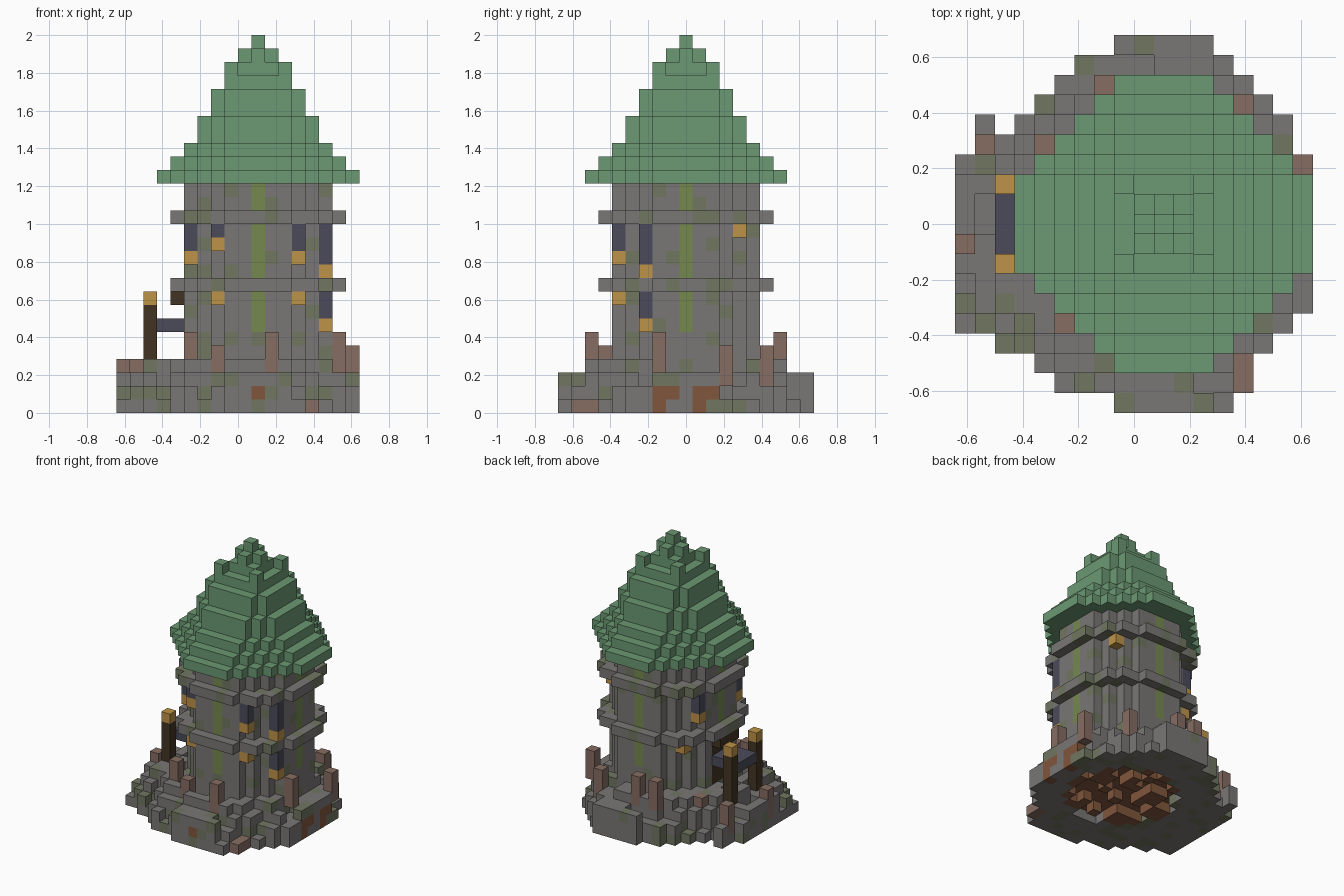
import bpy
import bmesh
import random

cube = bpy.data.objects.get("Cube")
if cube:
    bpy.data.objects.remove(cube, do_unlink=True)

rng = random.Random(4)
UNIT = 1 / 14          # size of one block


# Flat colours
def linear(c):
    c /= 255
    return c / 12.92 if c <= 0.04045 else ((c + 0.055) / 1.055) ** 2.4


COLOURS = {
    "stone": (122, 119, 118), "mossy stone": (112, 118, 97),
    "roof green": (107, 152, 115), "vine": (117, 137, 79),
    "slate blue": (75, 75, 91), "lantern gold": (190, 147, 72),
    "dark wood": (66, 52, 36), "worn brick": (134, 109, 98),
    "rust": (128, 86, 60),
}
materials = {}
for name, rgb in COLOURS.items():
    mat = bpy.data.materials.new(name)
    mat.use_nodes = True
    colour = [linear(c) for c in rgb] + [1]
    mat.diffuse_color = colour
    mat.node_tree.nodes["Principled BSDF"].inputs["Base Color"].default_value = colour
    materials[name] = mat

parts = {}             # part name -> {block: colour}
taken = {}             # block -> part name


def put(part, block, colour):
    old = taken.get(block)
    if old:
        del parts[old][block]
    taken[block] = part
    parts.setdefault(part, {})[block] = colour


def column(part, x, y, z0, z1, colour):
    for z in range(z0, z1):
        put(part, (x, y, z), colour)


def square(half):
    span = range(-half, half + 1)
    return [(x, y) for x in span for y in span]


def disc(half, r2):
    return [(x, y) for x, y in square(half) if x * x + y * y <= r2]


def octagon(half):
    return [(x, y) for x, y in square(half) if abs(x) + abs(y) <= half + 2]


def stone(moss):
    return "mossy stone" if rng.random() < moss else "stone"


# Rubble base: left and right ends of each row, from back to front
ROWS = [(-2, 2), (-4, 3), (-5, 4), (-6, 5), (-7, 6), (-9, 6)] + [(-10, 7)] * 8 \
    + [(-10, 6), (-8, 5), (-6, 4), (-5, 4), (-2, 3)]
ground = {(x, 9 - i) for i, (a, b) in enumerate(ROWS) for x in range(a, b + 1)}
ground.add((-9, 5))


def inner(cells):
    return {(x, y) for x, y in cells
            if {(x + 1, y), (x - 1, y), (x, y + 1), (x, y - 1)} <= cells}


ring_two = inner(ground)
core = inner(ring_two)
for x, y in sorted(ground):
    if (x, y) in core:
        height = rng.choice((3, 4, 4))
    elif (x, y) in ring_two:
        height = rng.choice((2, 3, 3))
    elif abs(x) < 3 or abs(y) < 3:
        height = 3
    else:
        height = rng.choice((1, 1, 2, 2))
    for z in range(height):
        put("rubble_base", (x, y, z), stone(0.2))

# Broken brick stubs standing in the rubble
STUBS = [(-3, 7, 6), (-1, 7, 6), (-6, 4, 4), (4, 6, 5), (7, 3, 5), (6, -2, 6),
         (-9, 4, 4), (-10, -1, 4), (-5, -5, 6), (1, -7, 6), (-3, -6, 5)]
for x, y, top in STUBS:
    column("brick_stubs", x, y, top - 3, top, "worn brick")

# Low broken corner at the front
for y in (-8, -7):
    for z in (1, 2, 3):
        if (4, y, z) in taken:
            del parts[taken.pop((4, y, z))][(4, y, z)]
    put("brick_stubs", (4, y, 0), "worn brick")

# Rust stains on the outer base
put("rubble_base", (0, -9, 1), "rust")
for y in (-2, -1, 1, 2):
    put("rubble_base", (7, y, 1), "rust")
for y in (-2, 1):
    put("rubble_base", (7, y, 0), "rust")

# Rusty hollow in the underside
for x, y in disc(5, 26):
    put("underside_hollow", (x, y, 1), "rust")
    if rng.random() < 0.65:
        del parts["rubble_base"][(x, y, 0)]
        del taken[(x, y, 0)]
    else:
        put("underside_hollow", (x, y, 0), "rust")

# Round tower wall with vines down the middle of each side
for x, y in disc(5, 29):
    for z in range(3, 17):
        vine = abs(x) + abs(y) == 5 and x * y == 0 and z > 5
        put("tower_wall", (x, y, z), "vine" if vine else stone(0.18))

# Ledges
for level, part in ((9, "lower_ledge"), (14, "upper_ledge")):
    for x, y in disc(6, 41):
        if x * x + y * y > 29:
            put(part, (x, y, level), stone(0.25))

# Hanging shutters with lanterns: place, lantern height, top of shutter
LANTERNS = [(-3, -5, 12, 14), (3, -5, 11, 14), (5, -3, 10, 14), (-5, 3, 11, 14),
            (-5, -3, 11, 14), (-3, -5, 8, 9), (3, -5, 8, 9), (5, -3, 6, 9),
            (4, 4, 13, 14), (-4, 4, 8, 9)]
for x, y, low, top in LANTERNS:
    put("lanterns", (x, y, low), "lantern gold")
    column("shutters", x, y, low + 1, top, "slate blue")

# Doorway, lintel, canopy and lamp posts
for y in (-1, 0, 1):
    column("door", -5, y, 4, 8, "dark wood")
    put("door_lintel", (-6, y, 8), "dark wood")
    for x in (-8, -7, -6):
        put("door_canopy", (x, y, 6), "slate blue")
for y in (-2, 2):
    column("lamp_posts", -8, y, 3, 8, "dark wood")
    put("lamp_tops", (-8, y, 8), "lantern gold")

# Stepped eight-sided roof with corner stubs and a pointed tip
for i, half in enumerate((7, 6, 5, 4, 4, 3, 3, 2, 1)):
    for x, y in octagon(half):
        put("roof", (x, y, 17 + i), "roof green")
for x in (-2, 2):
    for y in (-2, 2):
        put("roof", (x, y, 25), "roof green")
for x, y in disc(1, 1):
    put("roof", (x, y, 26), "roof green")
put("roof", (0, 0, 27), "roof green")

# Turn each part's exposed block sides into a mesh
SIDES = []
for axis in range(3):
    for sign in (-1, 1):
        normal = [0, 0, 0]
        normal[axis] = sign
        u, v = (axis + 1) % 3, (axis + 2) % 3
        corners = []
        for a, b in ((-1, -1), (1, -1), (1, 1), (-1, 1)):
            p = [0, 0, 0]
            p[axis], p[u], p[v] = sign / 2, a / 2, b / 2
            corners.append(p)
        SIDES.append((normal, corners if sign > 0 else corners[::-1]))

for part, blocks in parts.items():
    mesh = bpy.data.meshes.new(part)
    used = sorted(set(blocks.values()))
    for name in used:
        mesh.materials.append(materials[name])
    bm = bmesh.new()
    for (x, y, z), colour in blocks.items():
        for n, corners in SIDES:
            if (x + n[0], y + n[1], z + n[2]) in taken:
                continue
            face = bm.faces.new([bm.verts.new(((x + 1.5 + p[0]) * UNIT,
                                               (y + p[1]) * UNIT,
                                               (z + 0.5 + p[2]) * UNIT))
                                 for p in corners])
            face.material_index = used.index(colour)
    bmesh.ops.remove_doubles(bm, verts=bm.verts, dist=UNIT / 100)
    bm.to_mesh(mesh)
    bm.free()
    bpy.context.collection.objects.link(bpy.data.objects.new(part, mesh))
